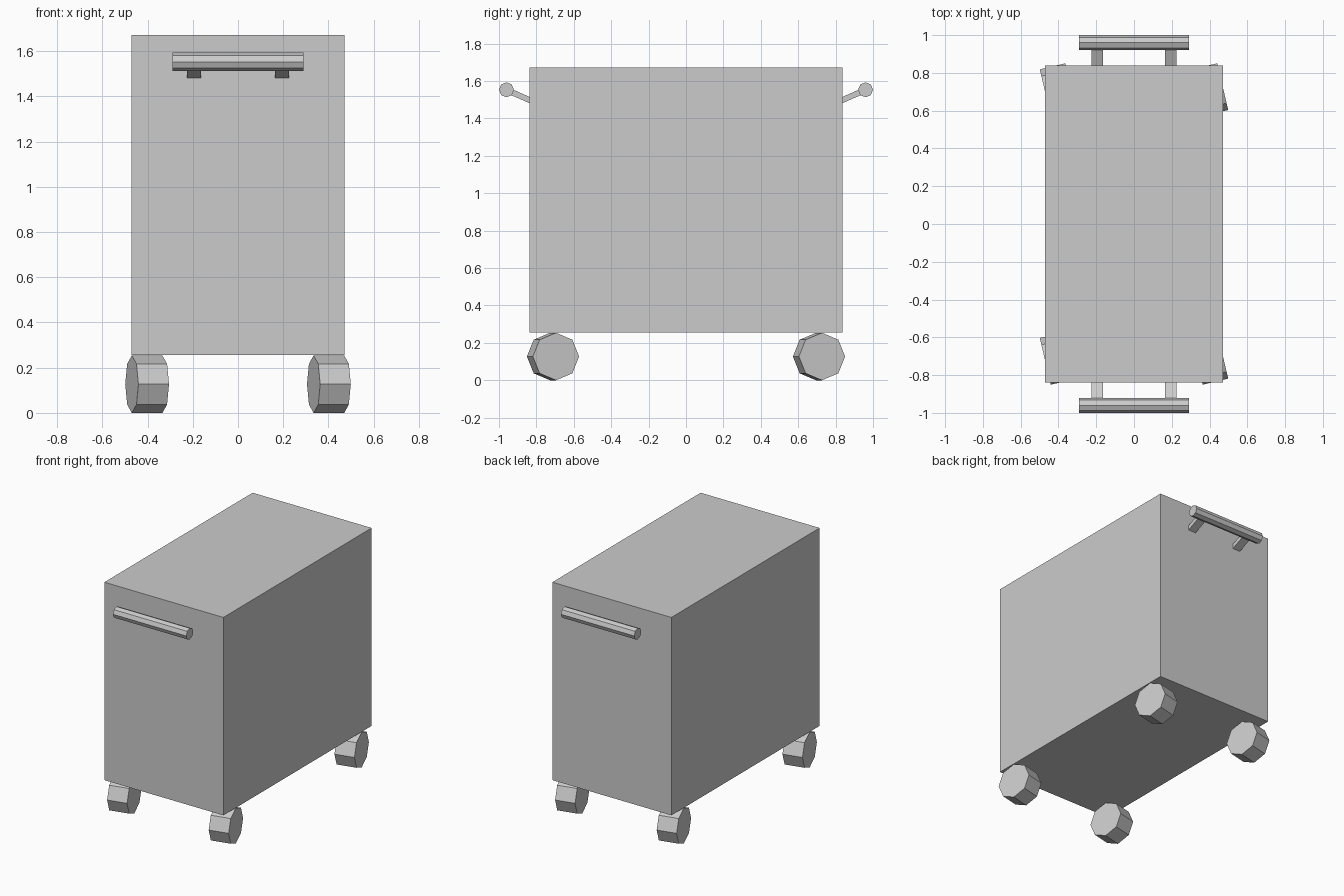
import bpy
import math

if "Cube" in bpy.data.objects:
    bpy.data.objects.remove(bpy.data.objects["Cube"], do_unlink=True)

grey = bpy.data.materials.new("light_grey")
grey.use_nodes = True
grey.diffuse_color = (0.6, 0.6, 0.6, 1)
grey.node_tree.nodes["Principled BSDF"].inputs["Base Color"].default_value = (0.6, 0.6, 0.6, 1)


def finish(name):
    obj = bpy.context.object
    obj.name = name
    obj.data.materials.append(grey)
    return obj


def box(name, size, location, rotation=(0, 0, 0)):
    bpy.ops.mesh.primitive_cube_add(size=1, location=location, rotation=rotation)
    obj = finish(name)
    obj.scale = size
    return obj


def octagon_bar(name, radius, length, location, turn=0):
    # Eight-sided bar along x with a corner at the top, turned about z
    bpy.ops.mesh.primitive_cylinder_add(
        vertices=8, radius=radius, depth=length, location=location,
        rotation=(0, math.pi / 2, turn))
    return finish(name)


# Cabinet
box("cabinet_body", (0.942, 1.676, 1.416), (0, 0, 0.964))

# Handles on the front and back, each on two sloping brackets
tilt = math.atan2(0.053, 0.12)
for end, sy in (("front", -1), ("back", 1)):
    octagon_bar(f"{end}_handle", 0.04, 0.58, (0, sy * 0.96, 1.553))
    for side, sx in (("left", 1), ("right", -1)):
        box(f"{end}_{side}_handle_bracket", (0.062, 0.14, 0.031),
            (sx * 0.194, sy * 0.895, 1.524), (sy * tilt, 0, 0))

        # Caster wheels, all swivelled the same way
        octagon_bar(f"{end}_{side}_wheel", 0.127, 0.139,
                    (sx * 0.402, sy * 0.711, 0.127), math.radians(13.3))
